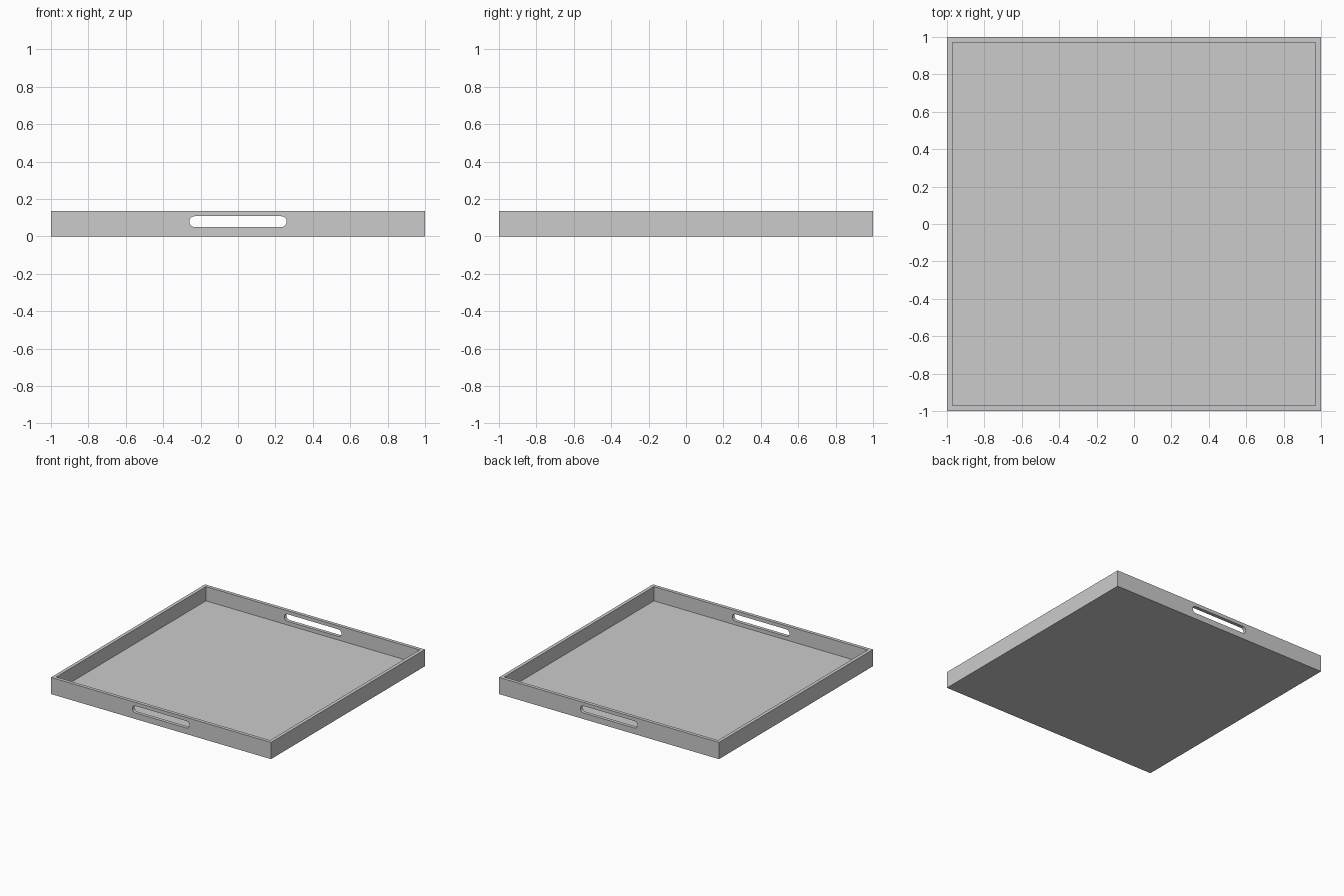
import bpy
import bmesh
from math import cos, sin, pi

cube = bpy.data.objects.get("Cube")
if cube:
    bpy.data.objects.remove(cube, do_unlink=True)

HEIGHT, WALL, FLOOR = 0.137, 0.04, 0.02
SLOT_HALF, SLOT_R, SLOT_Z = 0.26, 0.029, 0.079

grey = bpy.data.materials.new("plain grey")
grey.use_nodes = True
grey.diffuse_color = (0.6, 0.6, 0.6, 1)
grey.node_tree.nodes["Principled BSDF"].inputs["Base Color"].default_value = (0.6, 0.6, 0.6, 1)


def make_object(name, bm):
    bmesh.ops.recalc_face_normals(bm, faces=bm.faces)
    mesh = bpy.data.meshes.new(name)
    bm.to_mesh(mesh)
    bm.free()
    mesh.materials.append(grey)
    obj = bpy.data.objects.new(name, mesh)
    bpy.context.collection.objects.link(obj)
    return obj


# Tray body: a slab with its top face inset to a rim and sunk to the floor
bm = bmesh.new()
bmesh.ops.create_cube(bm, size=2)
for v in bm.verts:
    v.co.z = HEIGHT if v.co.z > 0 else 0
bm.normal_update()
top = max(bm.faces, key=lambda f: f.normal.z)
bmesh.ops.inset_region(bm, faces=[top], thickness=WALL)
recess = bmesh.ops.extrude_face_region(bm, geom=[top])
for v in (g for g in recess["geom"] if isinstance(g, bmesh.types.BMVert)):
    v.co.z = FLOOR
if top.is_valid:
    bmesh.ops.delete(bm, geom=[top], context="FACES_ONLY")
tray = make_object("tray_body", bm)

# Rounded slot cutter running through the front and back walls
bm = bmesh.new()
outline = []
for side in (1, -1):
    for i in range(17):
        a = -pi / 2 + pi * i / 16
        x = side * (SLOT_HALF - SLOT_R + SLOT_R * cos(a))
        outline.append(bm.verts.new((x, -1.1, SLOT_Z + side * SLOT_R * sin(a))))
face = bm.faces.new(outline)
ext = bmesh.ops.extrude_face_region(bm, geom=[face])
for v in (g for g in ext["geom"] if isinstance(g, bmesh.types.BMVert)):
    v.co.y = 1.1
cutter = make_object("handle_slot_cutter", bm)
cutter.hide_render = True
cutter.hide_viewport = True
cutter.display_type = "WIRE"

cut = tray.modifiers.new("handle slots", "BOOLEAN")
cut.operation = "DIFFERENCE"
cut.solver = "EXACT"
cut.object = cutter

# Smooth the slot ends while keeping the tray edges crisp
bpy.context.view_layer.objects.active = tray
tray.select_set(True)
bpy.ops.object.modifier_apply(modifier=cut.name)
bpy.data.objects.remove(cutter, do_unlink=True)
bpy.ops.object.shade_smooth_by_angle()
